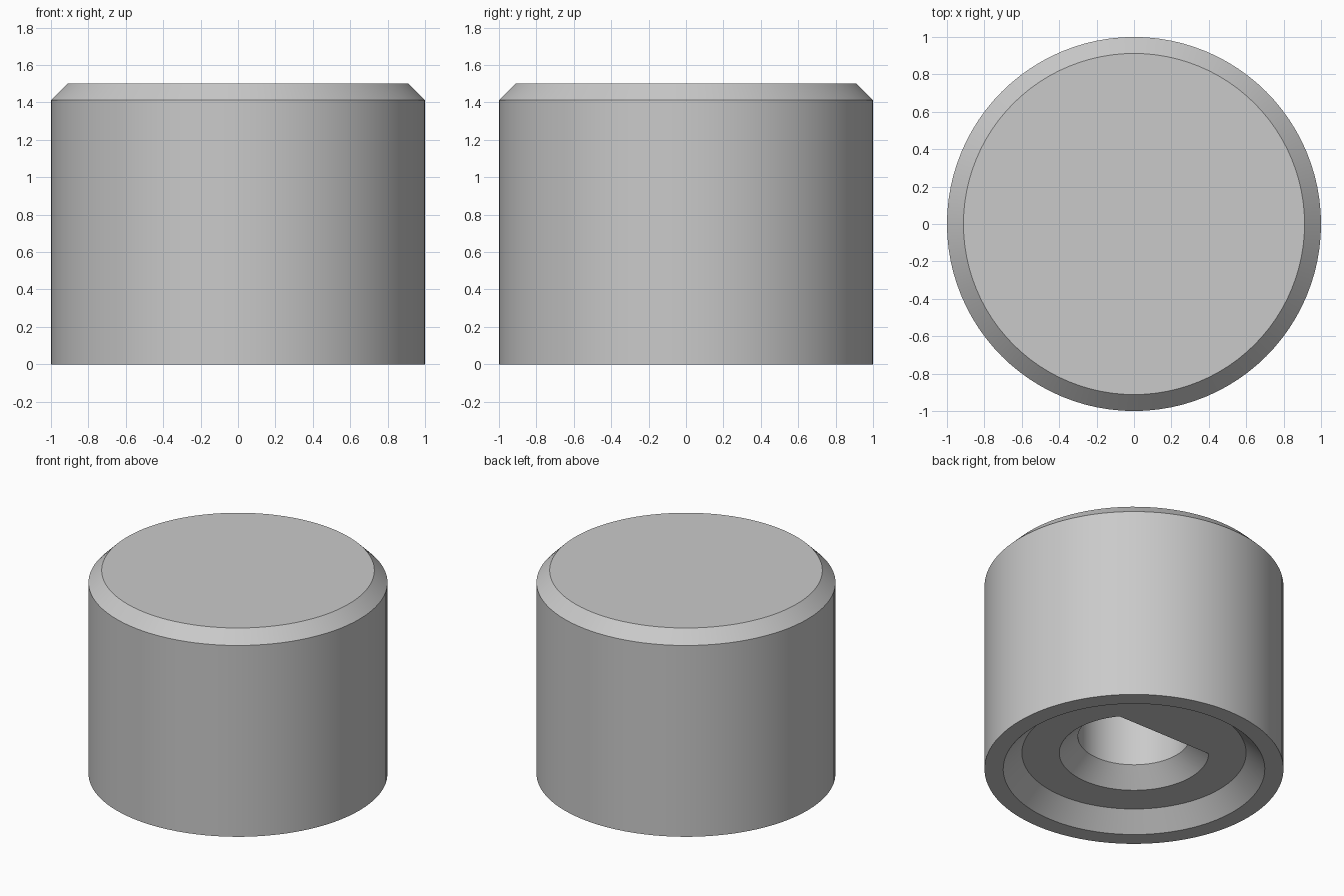
import bpy, bmesh
from math import sin, cos, pi, asin, radians

cube = bpy.data.objects.get("Cube")
if cube:
    bpy.data.objects.remove(cube, do_unlink=True)

SEGMENTS = 96
FLAT_SEGMENTS = 32      # part of each ring that lies on the flat of the D


def ring(bm, z, radius, flat=None):
    """Ring of vertices: a circle, or a D whose flat faces +y at y = flat."""
    start = asin(flat / radius) if flat else pi / 6
    verts = []
    for i in range(SEGMENTS):
        if i < FLAT_SEGMENTS:
            t = i / FLAT_SEGMENTS
            a = start + (pi - 2 * start) * t
            if flat:
                verts.append(bm.verts.new((radius * cos(start) * (1 - 2 * t), flat, z)))
                continue
        else:
            t = (i - FLAT_SEGMENTS) / (SEGMENTS - FLAT_SEGMENTS)
            a = pi - start + (pi + 2 * start) * t
        verts.append(bm.verts.new((radius * cos(a), radius * sin(a), z)))
    return verts


# Plain grey plastic
grey = bpy.data.materials.new("grey")
grey.use_nodes = True
colour = (0.59, 0.59, 0.59, 1)
grey.diffuse_color = colour
grey.node_tree.nodes["Principled BSDF"].inputs["Base Color"].default_value = colour

# Knob profile from the top cap, down the outside, and up into the shaft hole
HEIGHT, BEVEL, STEP = 1.5, 0.088, 0.125
bm = bmesh.new()
rings = [
    ring(bm, HEIGHT, 1 - BEVEL),            # bevelled top edge
    ring(bm, HEIGHT - BEVEL, 1),
    ring(bm, 0, 1),                         # bottom rim
    ring(bm, 0, 1 - STEP),
    ring(bm, STEP, 1 - 2 * STEP),           # recessed underside
    ring(bm, STEP, 0.5, 0.1875 + STEP),     # hole lead-in
    ring(bm, 2 * STEP, 0.375, 0.1875),      # D-shaped shaft hole
    ring(bm, 1.25, 0.375, 0.1875),
]
for upper, lower in zip(rings, rings[1:]):
    for i in range(SEGMENTS):
        j = (i + 1) % SEGMENTS
        bm.faces.new((upper[i], lower[i], lower[j], upper[j]))
bm.faces.new(rings[0])
bm.faces.new(rings[-1])
bmesh.ops.recalc_face_normals(bm, faces=bm.faces)

mesh = bpy.data.meshes.new("knob_body")
bm.to_mesh(mesh)
bm.free()
mesh.materials.append(grey)
knob = bpy.data.objects.new("knob_body", mesh)
bpy.context.collection.objects.link(knob)

# Smooth round walls with crisp edges
bpy.ops.object.select_all(action='DESELECT')
knob.select_set(True)
bpy.context.view_layer.objects.active = knob
bpy.ops.object.shade_smooth_by_angle(angle=radians(30))
